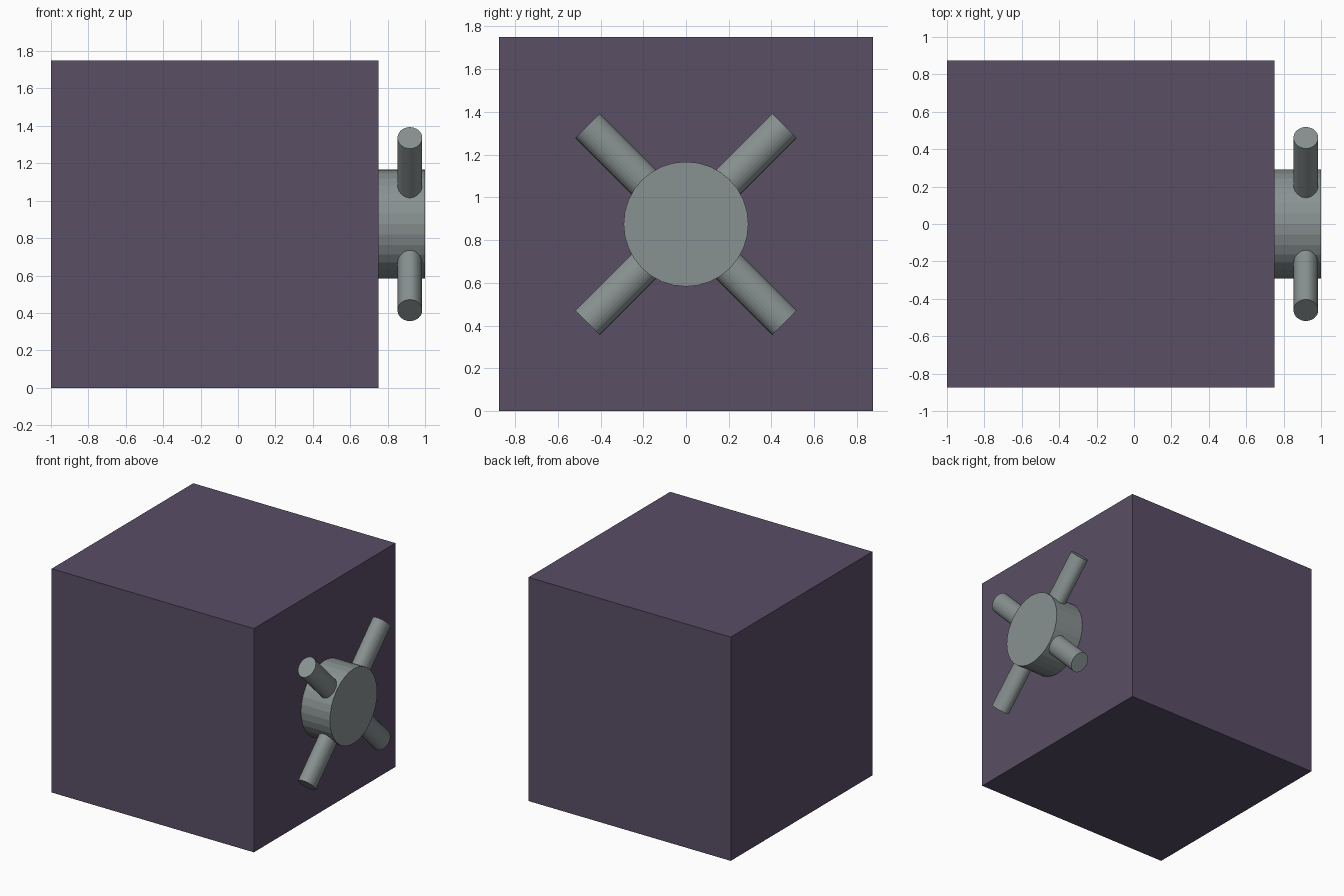
import bpy
from math import pi
from mathutils import Matrix, Vector

if "Cube" in bpy.data.objects:
    bpy.data.objects.remove(bpy.data.objects["Cube"])

MID_Z = 0.875


def material(name, rgb):
    mat = bpy.data.materials.new(name)
    mat.diffuse_color = (*rgb, 1)
    mat.use_nodes = True
    mat.node_tree.nodes["Principled BSDF"].inputs["Base Color"].default_value = mat.diffuse_color
    return mat


purple = material("dark_purple", (0.10, 0.077, 0.13))
steel = material("steel_grey", (0.25, 0.285, 0.285))


def finish(name, mat):
    obj = bpy.context.object
    obj.name = name
    obj.data.materials.append(mat)
    return obj


# Safe body
bpy.ops.mesh.primitive_cube_add(size=1.75, location=(-0.125, 0, MID_Z))
finish("safe_body", purple)

# Handle hub on the right side
bpy.ops.mesh.primitive_cylinder_add(vertices=32, radius=0.292, depth=0.25,
                                    location=(0.875, 0, MID_Z),
                                    rotation=(0, pi / 2, 0))
finish("handle_hub", steel)

# Two slightly flattened rods crossing through the hub
for i, angle in enumerate((pi / 4, -pi / 4)):
    bpy.ops.mesh.primitive_cylinder_add(vertices=32, radius=1, depth=1.304)
    rod = finish(f"handle_rod_{i + 1}", steel)
    rod.data.transform(Matrix.Diagonal((0.066, 0.081, 1, 1)))
    rod.rotation_euler = (angle, 0, 0)
    rod.location = Vector((0.919, 0, MID_Z))
